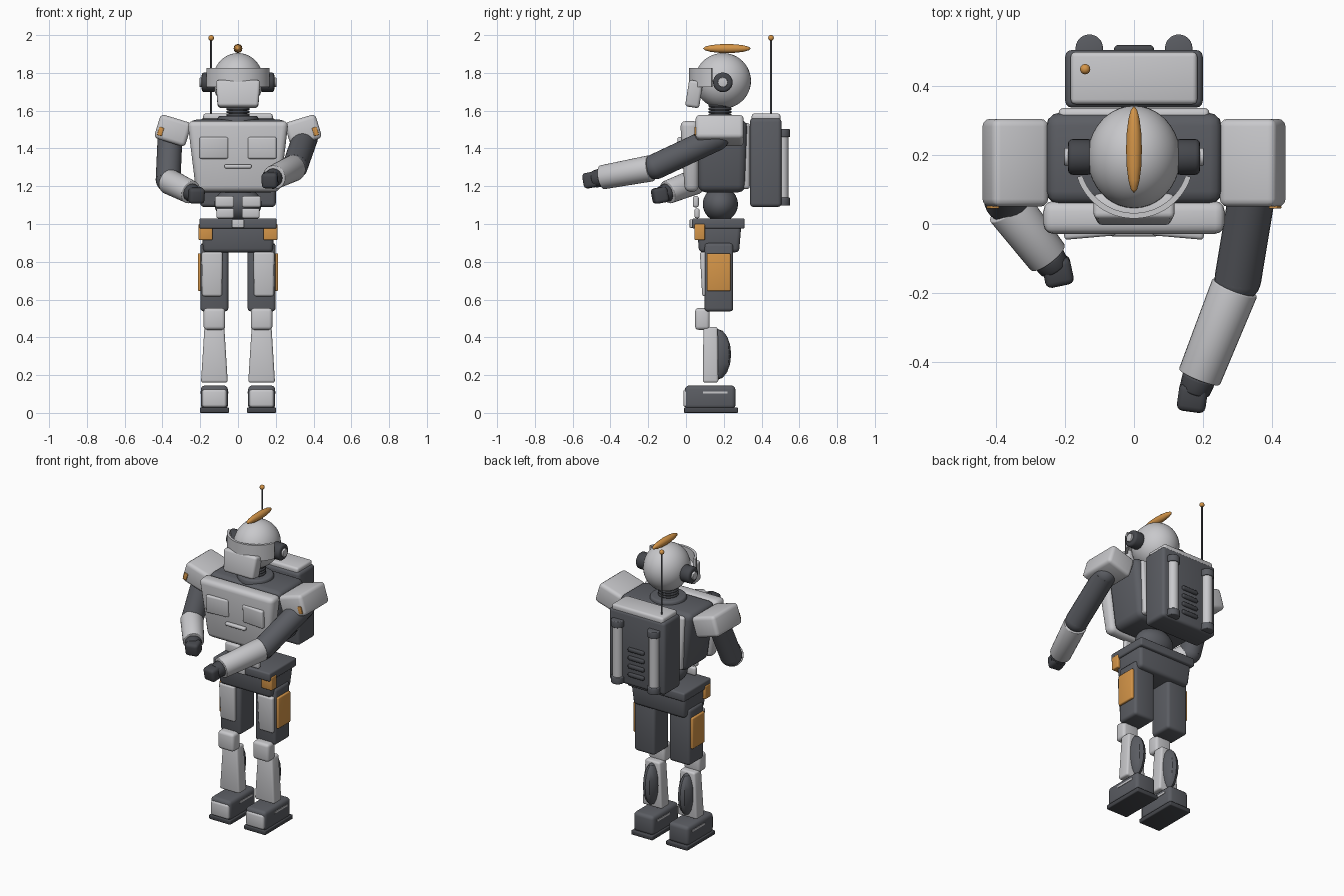
import bpy, bmesh, math
from mathutils import Vector, Matrix, Euler

if "Cube" in bpy.data.objects:
    bpy.data.objects.remove(bpy.data.objects["Cube"])


def material(name, rgb):
    m = bpy.data.materials.new(name)
    m.diffuse_color = (*rgb, 1)
    m.use_nodes = True
    m.node_tree.nodes["Principled BSDF"].inputs["Base Color"].default_value = m.diffuse_color
    return m


LIGHT = material("light_grey", (0.58, 0.58, 0.60))
DARK = material("dark_grey", (0.105, 0.11, 0.125))
BLACK = material("charcoal", (0.06, 0.063, 0.072))
ORANGE = material("orange", (0.66, 0.30, 0.065))


def finish(bm, name, mat, angle=38):
    bmesh.ops.recalc_face_normals(bm, faces=bm.faces[:])
    me = bpy.data.meshes.new(name)
    bm.to_mesh(me)
    bm.free()
    me.materials.append(mat)
    ob = bpy.data.objects.new(name, me)
    bpy.context.collection.objects.link(ob)
    bpy.ops.object.select_all(action='DESELECT')
    ob.select_set(True)
    bpy.context.view_layer.objects.active = ob
    bpy.ops.object.shade_smooth_by_angle(angle=math.radians(angle))
    return ob


def box(name, mat, c, size, bevel=0.01, rot=(0, 0, 0), taper=(1, 1), shift=0):
    """Bevelled box; taper and shift (along y) act on the bottom face."""
    bm = bmesh.new()
    bmesh.ops.create_cube(bm, size=1)
    for v in bm.verts:
        low = v.co.z < 0
        v.co = Vector(v.co[i] * size[i] for i in range(3))
        if low:
            v.co.x *= taper[0]
            v.co.y = v.co.y * taper[1] + shift
    if bevel:
        bmesh.ops.bevel(bm, geom=bm.edges[:], offset=bevel, segments=3,
                        profile=0.5, affect='EDGES', clamp_overlap=True)
    m = Matrix.Translation(c) @ Euler([math.radians(a) for a in rot]).to_matrix().to_4x4()
    bmesh.ops.transform(bm, matrix=m, verts=bm.verts)
    return finish(bm, name, mat)


def limits(name, mat, x, y, z, bevel=0.01, **kw):
    """Box given by its min and max along each axis."""
    c = [(a + b) / 2 for a, b in (x, y, z)]
    return box(name, mat, c, [abs(b - a) for a, b in (x, y, z)], bevel, **kw)


def rod(name, mat, a, b, r1, r2=None, seg=24, bevel=0.0):
    """Cylinder or cone from point a to point b."""
    a, b = Vector(a), Vector(b)
    bm = bmesh.new()
    bmesh.ops.create_cone(bm, cap_ends=True, segments=seg, radius1=r1,
                          radius2=r1 if r2 is None else r2, depth=(b - a).length)
    if bevel:
        rim = [e for e in bm.edges if abs(e.verts[0].co.z - e.verts[1].co.z) < 1e-5]
        bmesh.ops.bevel(bm, geom=rim, offset=bevel, segments=3, profile=0.5, affect='EDGES')
    q = (b - a).to_track_quat('Z', 'Y').to_matrix().to_4x4()
    bmesh.ops.transform(bm, matrix=Matrix.Translation((a + b) / 2) @ q, verts=bm.verts)
    return finish(bm, name, mat)


def ball(name, mat, c, r, seg=32, rings=18, rot_x=0, angle=38):
    bm = bmesh.new()
    bmesh.ops.create_uvsphere(bm, u_segments=seg, v_segments=rings, radius=1)
    bmesh.ops.rotate(bm, matrix=Matrix.Rotation(math.radians(rot_x), 3, 'X'), verts=bm.verts)
    bmesh.ops.scale(bm, vec=r, verts=bm.verts)
    bmesh.ops.translate(bm, vec=c, verts=bm.verts)
    return finish(bm, name, mat, angle)


# Legs, belt pouches, shoulders, ears and tanks on both sides
for s, side in ((-1, "left"), (1, "right")):
    x = 0.125 * s
    limits("sole_" + side, BLACK, (x - .077, x + .077), (-.01, .275), (0, .028), .006)
    limits("boot_" + side, DARK, (x - .072, x + .072), (-.006, .262), (.02, .145), .022)
    limits("toe_cap_" + side, LIGHT, (x - .064, x + .064), (-.014, .03), (.03, .125), .014)
    for d in (-1, 1):
        limits("boot_stripe_" + side, LIGHT, (x + d * .071, x + d * .075),
               (.09, .22), (.102, .114), 0)
    box("shin_" + side, LIGHT, (x, .13, .308), (.105, .075, .295), .012, taper=(1.35, 1.1))
    ball("calf_" + side, DARK, (x, .165, .31), (.046, .074, .135), 12, 8, angle=30)
    limits("knee_" + side, LIGHT, (x - .057, x + .057), (.048, .125), (.44, .555), .018)
    limits("thigh_" + side, DARK, (x - .074, x + .074), (.098, .25), (.537, .9), .018)
    box("thigh_plate_" + side, LIGHT, (.137 * s, .097, .735), (.112, .035, .235), .012,
        rot=(3, 0, 0), taper=(.93, 1))
    limits("thigh_pouch_" + side, ORANGE, (.19 * s, .213 * s), (.11, .235), (.645, .845), .007)
    limits("belt_pouch_" + side, ORANGE, (.135 * s, .209 * s), (.045, .1), (.915, 1.0), .006)
    limits("upper_ab_pad_" + side, LIGHT, (.02 * s, .122 * s), (.036, .068), (1.088, 1.148), .012)
    limits("lower_ab_pad_" + side, LIGHT, (.02 * s, .115 * s), (.045, .072), (1.03, 1.083), .011)
    # raised chest panel
    box("chest_panel_" + side, LIGHT, (.128 * s, -.022, 1.403), (.152, .03, .115), .01,
        rot=(3, 0, -5 * s))
    # shoulder pad tilted up at its outer end, with a small marker
    box("shoulder_" + side, LIGHT, (.345 * s, .178, 1.495), (.172, .255, .132), .022,
        rot=(0, -17 * s, 0))
    box("shoulder_marker_" + side, ORANGE, (.41 * s, .049, 1.49), (.026, .009, .045), .003,
        rot=(0, -17 * s, 0))
    # ear pieces
    rod("ear_" + side, BLACK, (.12 * s, .195, 1.75), (.192 * s, .195, 1.75), .052, bevel=.014)
    rod("ear_cap_" + side, LIGHT, (.18 * s, .195, 1.75), (.203 * s, .195, 1.75), .026, bevel=.004)
    # backpack tanks
    t = (.13 * s, .511)
    rod("tank_" + side, LIGHT, (*t, 1.12), (*t, 1.48), .032)
    rod("tank_base_" + side, DARK, (*t, 1.097), (*t, 1.14), .04, bevel=.005)
    rod("tank_top_" + side, DARK, (*t, 1.46), (*t, 1.503), .04, bevel=.005)

# Hips and waist
box("pelvis", DARK, (0, .175, .92), (.39, .235, .14), .02, taper=(.94, .9))
limits("belt", DARK, (-.204, .204), (.032, .31), (.975, 1.03), .01)
limits("buckle", LIGHT, (-.032, .032), (.019, .04), (.98, 1.024), .005)
ball("waist", DARK, (0, .182, 1.105), (.125, .093, .093))

# Torso
box("torso", DARK, (0, .19, 1.36), (.52, .27, .385), .04, taper=(.82, .93))
box("chest_plate", LIGHT, (0, .018, 1.358), (.535, .098, .375), .03, taper=(.83, .75), shift=.012)
box("back_plate", LIGHT, (0, .315, 1.36), (.44, .045, .35), .015, taper=(.9, 1))
limits("chest_slot", LIGHT, (-.072, .072), (-.036, -.005), (1.294, 1.316), .009)

# Neck with stacked rings
rod("collar", DARK, (0, .18, 1.535), (0, .18, 1.572), .113, .105, 32, .01)
rod("neck", BLACK, (0, .18, 1.55), (0, .18, 1.65), .05)
for i in range(4):
    z = 1.578 + i * .016
    rod("neck_ring", BLACK, (0, .18, z - .007), (0, .18, z + .007), .061, bevel=.005)

# Head, face mask and crest
ball("head", LIGHT, (0, .195, 1.758), (.135, .149, .147), 40, 24)
box("face_mask", LIGHT, (0, .043, 1.688), (.238, .075, .142), .016, rot=(-9, 0, 0), taper=(.9, 1))
ball("crest", ORANGE, (0, .216, 1.929), (.023, .126, .024), 12, 8, rot_x=90)

# Curved visor band round the front of the head
bm = bmesh.new()
N = 24
grid = []
for i in range(N + 1):
    a = math.radians(-72 + 144 * i / N)
    ring = []
    for r, z in ((.174, 1.725), (.174, 1.827), (.158, 1.827), (.158, 1.725)):
        ring.append(bm.verts.new((r * math.sin(a), .19 - r * math.cos(a), z)))
    grid.append(ring)
for p, q in zip(grid, grid[1:]):
    for k in range(4):
        bm.faces.new((p[k], p[(k + 1) % 4], q[(k + 1) % 4], q[k]))
bm.faces.new(grid[0])
bm.faces.new(grid[-1])
finish(bm, "visor", LIGHT)

# Backpack with cap, vent slats and antenna
limits("backpack", DARK, (-.2, .2), (.338, .506), (1.09, 1.56), .02)
limits("backpack_cap", LIGHT, (-.184, .184), (.348, .5), (1.535, 1.585), .014)
for i in range(4):
    z = 1.165 + i * .054
    limits("vent_slat", BLACK, (-.058, .058), (.495, .52), (z - .014, z + .014), .011)
rod("antenna", BLACK, (-.142, .45, 1.57), (-.142, .45, 1.985), .0055, seg=12)
ball("antenna_tip", ORANGE, (-.142, .45, 1.985), (.015, .015, .015), 16, 10)


# Arms: shoulder, elbow, forearm start, wrist and hand positions
def arm(side, shoulder, elbow, start, wrist, hand, yaw, r):
    rod("upper_arm_" + side, DARK, shoulder, elbow, r)
    ball("shoulder_joint_" + side, DARK, shoulder, (r, r, r), 24, 14)
    ball("elbow_" + side, DARK, elbow, (r, r, r), 24, 14)
    rod("forearm_" + side, LIGHT, start, wrist, r + .002, r - .004, 28, .004)
    rod("cuff_" + side, BLACK, wrist, Vector(wrist).lerp(Vector(hand), .75), .05, .045, 16, .006)
    box("hand_" + side, BLACK, hand, (.084, .08, .082), .018, rot=(10, 0, yaw))


arm("left", (-.36, .17, 1.455), (-.37, .07, 1.235), (-.365, .05, 1.225),
    (-.25, -.098, 1.168), (-.222, -.138, 1.152), 12, .066)
arm("right", (.355, .16, 1.455), (.302, -.16, 1.305), (.293, -.185, 1.295),
    (.19, -.445, 1.247), (.17, -.503, 1.233), -8, .068)
